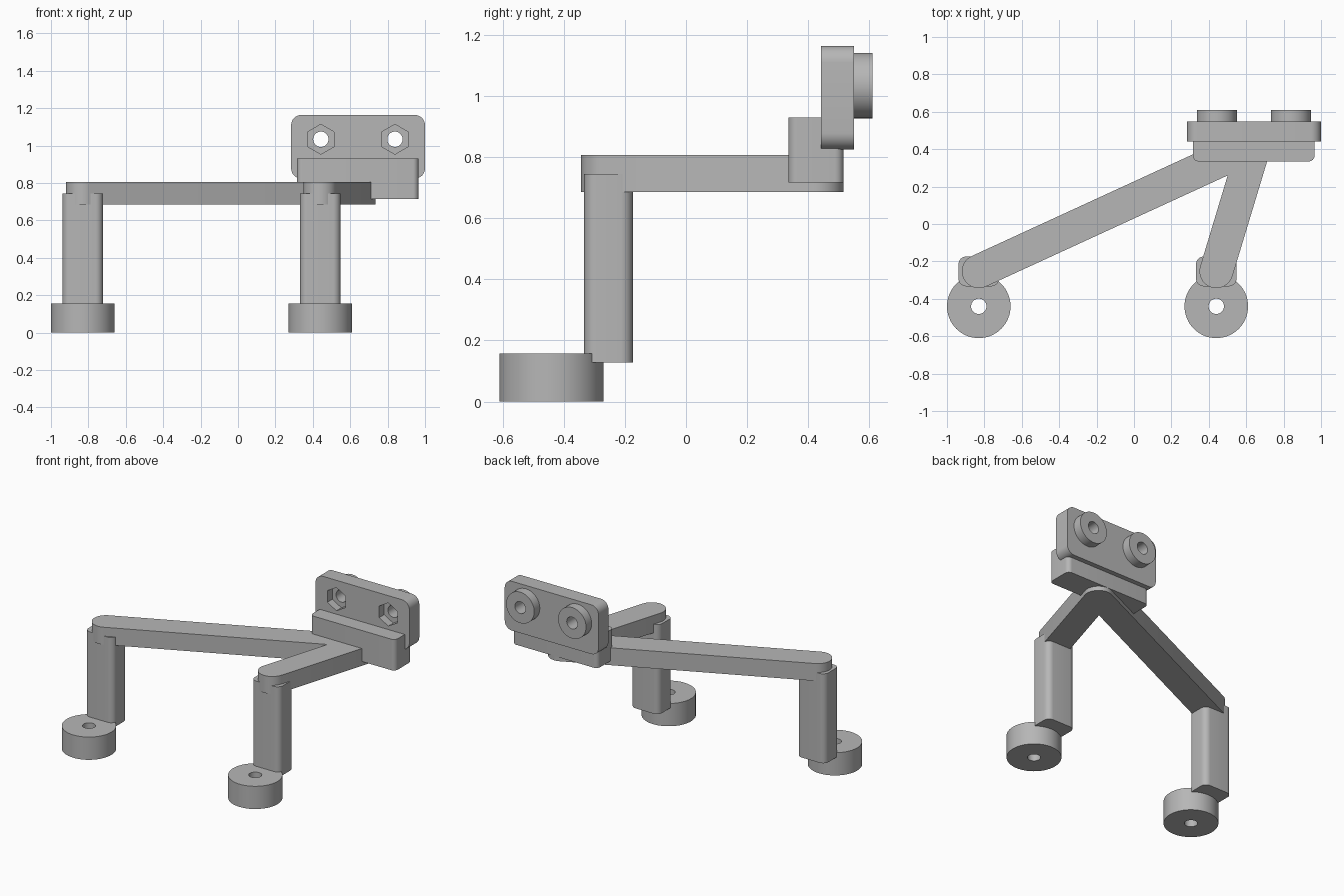
import bpy, bmesh, math
from mathutils import Vector

cube = bpy.data.objects.get("Cube")
if cube:
    bpy.data.objects.remove(cube, do_unlink=True)

grey = bpy.data.materials.new("plain_grey")
grey.use_nodes = True
grey.diffuse_color = (0.47, 0.47, 0.47, 1)
grey.node_tree.nodes["Principled BSDF"].inputs["Base Color"].default_value = grey.diffuse_color


def prism(name, outline, lo, hi, axis="Z"):
    """Extrude an outline between lo and hi along Z, or along Y for an XZ outline."""
    bm = bmesh.new()
    place = (lambda u, v: (u, v, lo)) if axis == "Z" else (lambda u, v: (u, lo, v))
    face = bm.faces.new([bm.verts.new(place(u, v)) for u, v in outline])
    new = bmesh.ops.extrude_face_region(bm, geom=[face])["geom"]
    step = Vector((0, 0, hi - lo)) if axis == "Z" else Vector((0, hi - lo, 0))
    bmesh.ops.translate(bm, vec=step, verts=[g for g in new if isinstance(g, bmesh.types.BMVert)])
    bmesh.ops.recalc_face_normals(bm, faces=bm.faces)
    mesh = bpy.data.meshes.new(name)
    bm.to_mesh(mesh)
    bm.free()
    mesh.materials.append(grey)
    obj = bpy.data.objects.new(name, mesh)
    bpy.context.collection.objects.link(obj)
    return obj


def arc(u, v, r, start, sweep, n):
    return [(u + r * math.cos(start + sweep * i / n), v + r * math.sin(start + sweep * i / n))
            for i in range(n + 1)]


def circle(u, v, r, n=48, turn=0.0):
    return arc(u, v, r, turn, math.tau, n)[:-1]


def rounded_rect(u0, u1, v0, v1, r):
    q = math.pi / 2
    corners = [(u1 - r, v1 - r), (u0 + r, v1 - r), (u0 + r, v0 + r), (u1 - r, v0 + r)]
    return [p for i, (u, v) in enumerate(corners) for p in arc(u, v, r, i * q, q, 8)]


def capsule(a, b, r):
    heading = math.atan2(b[1] - a[1], b[0] - a[0])
    return (arc(*b, r, heading - math.pi / 2, math.pi, 24)
            + arc(*a, r, heading + math.pi / 2, math.pi, 24))


def select_only(obj):
    bpy.ops.object.select_all(action="DESELECT")
    obj.select_set(True)
    bpy.context.view_layer.objects.active = obj


def cut(obj, *cutters):
    """Subtract cutters from the part, then discard them."""
    select_only(obj)
    for c in cutters:
        c.hide_render = True
        mod = obj.modifiers.new("cut", "BOOLEAN")
        mod.operation, mod.solver, mod.object = "DIFFERENCE", "EXACT", c
        bpy.ops.object.modifier_apply(modifier=mod.name)
        bpy.data.objects.remove(c, do_unlink=True)


parts = []
HUB = (0.645, 0.425)

# Two legs, each with a drilled foot and an arm reaching the shared hub
for side, x in (("right", -0.83), ("left", 0.44)):
    foot = prism(side + "_foot", circle(x, -0.44, 0.17, 64), 0, 0.157)
    cut(foot, prism("foot_hole", circle(x, -0.44, 0.041, 32), -0.1, 0.3))
    leg = prism(side + "_leg", rounded_rect(x - 0.108, x + 0.108, -0.333, -0.174, 0.04), 0.128, 0.745)
    arm = prism(side + "_arm", capsule((x, -0.253), HUB, 0.09), 0.686, 0.806)
    parts += [foot, leg, arm]

# Block that joins the hub to the mounting plate
parts.append(prism("mount_block", rounded_rect(0.315, 0.965, 0.335, 0.516, 0.03), 0.716, 0.93))

# Upright mounting plate with bosses, bolt holes and hexagonal nut pockets
plate = prism("mount_plate", rounded_rect(0.284, 1.0, 0.824, 1.164, 0.055), 0.441, 0.549, "Y")
parts.append(plate)
for side, x in (("right", 0.443), ("left", 0.839)):
    boss = prism(side + "_boss", circle(x, 1.034, 0.107), 0.54, 0.61, "Y")
    for part in (plate, boss):
        cut(part, prism("bolt_hole", circle(x, 1.034, 0.041, 32), 0.3, 0.8, "Y"))
    cut(plate, prism("nut_pocket", circle(x, 1.034, 0.08, 6, math.pi / 6), 0.3, 0.495, "Y"))
    parts.append(boss)

# Smooth the curved walls, keep the edges crisp
for part in parts:
    select_only(part)
    bpy.ops.object.shade_smooth_by_angle(angle=math.radians(30))
